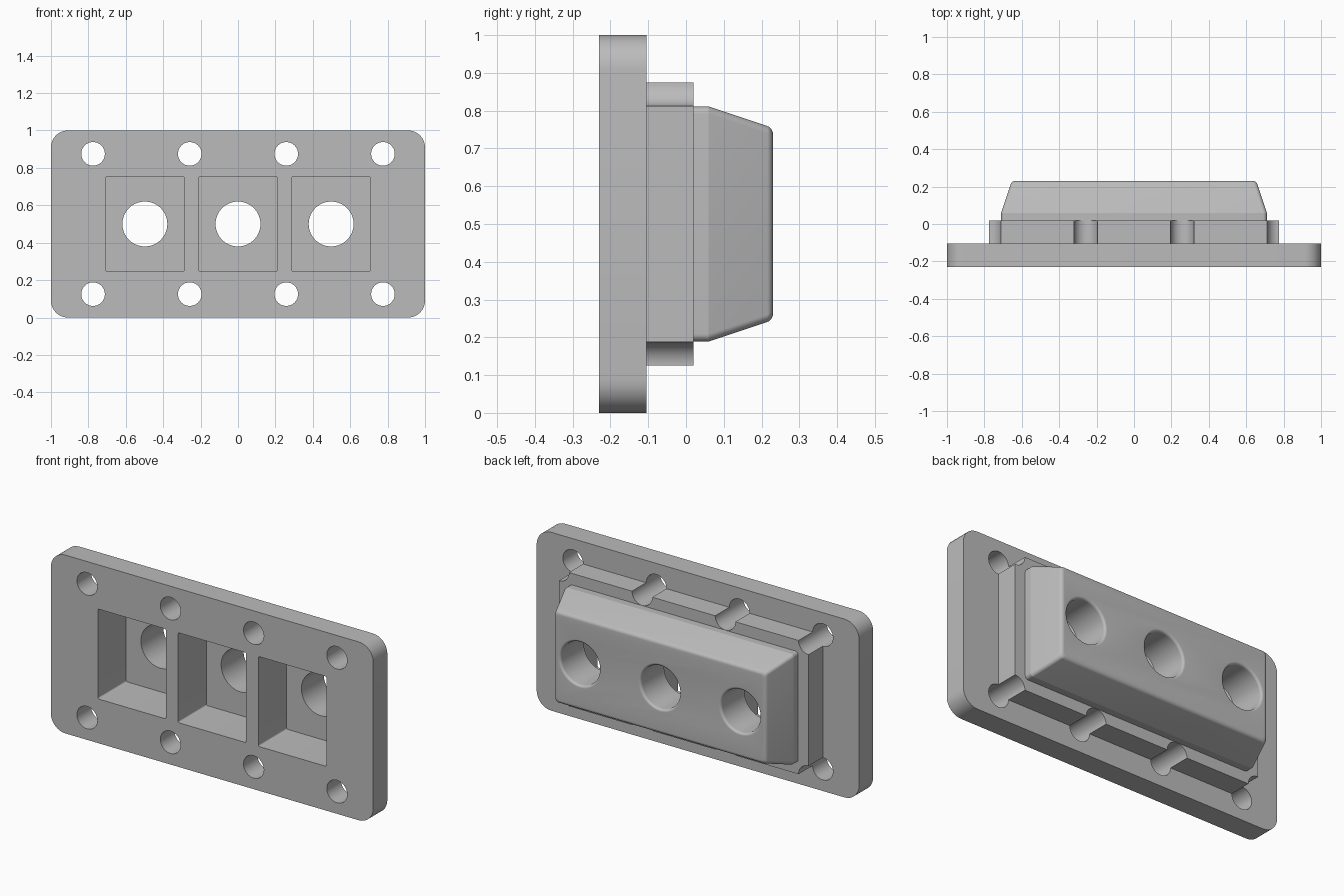
import bpy
import bmesh
from math import sin, cos, pi, atan

if "Cube" in bpy.data.objects:
    bpy.data.objects.remove(bpy.data.objects["Cube"], do_unlink=True)

MID = 0.5                      # height of the centre line
FRONT, BACK = -0.23, 0.23

grey = bpy.data.materials.new("plain grey")
grey.use_nodes = True
grey.diffuse_color = (0.5, 0.5, 0.5, 1)
grey.node_tree.nodes["Principled BSDF"].inputs["Base Color"].default_value = (0.5, 0.5, 0.5, 1)


def rounded(half_w, half_h, r, cx=0, steps=8):
    """Rounded rectangle outline in x and z."""
    pts = []
    for q, (sx, sz) in enumerate([(1, 1), (-1, 1), (-1, -1), (1, -1)]):
        for i in range(steps + 1):
            a = (q + i / steps) * pi / 2
            pts.append((cx + sx * (half_w - r) + r * cos(a),
                        MID + sz * (half_h - r) + r * sin(a)))
    return pts


def circle(r, cx, cz, n=64):
    return [(cx + r * cos(2 * pi * i / n), cz + r * sin(2 * pi * i / n)) for i in range(n)]


def loft(name, sections):
    """Solid through (y, outline) sections."""
    bm = bmesh.new()
    rings = [[bm.verts.new((x, y, z)) for x, z in outline] for y, outline in sections]
    bm.faces.new(rings[0])
    bm.faces.new(rings[-1])
    n = len(rings[0])
    for a, b in zip(rings, rings[1:]):
        for i in range(n):
            j = (i + 1) % n
            bm.faces.new((a[i], a[j], b[j], b[i]))
    bmesh.ops.recalc_face_normals(bm, faces=bm.faces)
    mesh = bpy.data.meshes.new(name)
    bm.to_mesh(mesh)
    bm.free()
    mesh.materials.append(grey)
    obj = bpy.data.objects.new(name, mesh)
    bpy.context.collection.objects.link(obj)
    return obj


def combine(target, tool, operation):
    mod = target.modifiers.new(operation.lower(), "BOOLEAN")
    mod.operation, mod.solver, mod.object = operation, "EXACT", tool
    bpy.context.view_layer.objects.active = target
    bpy.ops.object.modifier_apply(modifier=mod.name)
    bpy.data.objects.remove(tool, do_unlink=True)


# Mounting plate and the step behind it
housing = loft("flanged_housing", [(y, rounded(1, 0.5, 0.09)) for y in (FRONT, -0.105)])
step_outline = [(0.775, 0.875), (-0.775, 0.875), (-0.775, 0.125), (0.775, 0.125)]
combine(housing, loft("step", [(y, step_outline) for y in (-0.18, 0.02)]), "UNION")

# Tapered body with a rounded rear edge
SHOULDER, SLOPE, FILLET = 0.06, 1 / 3, 0.022
tilt = atan(SLOPE)
centre_y = BACK - FILLET
inset = (centre_y + FILLET * sin(tilt) - SHOULDER) * SLOPE + FILLET * cos(tilt)
profile = [(-0.05, 0), (SHOULDER, 0)]
for i in range(9):
    a = tilt + (pi / 2 - tilt) * i / 8
    profile.append((centre_y + FILLET * sin(a), inset - FILLET * cos(a)))
body = loft("body", [(y, rounded(0.71 - d, 0.311 - d, 0.02)) for y, d in profile])
combine(housing, body, "UNION")

# Bolt holes, which also notch the step
for cx in (-0.775, -0.258, 0.258, 0.775):
    for cz in (0.125, 0.875):
        combine(housing, loft("bolt_cutter", [(y, circle(0.063, cx, cz)) for y in (-0.4, 0.4)]),
                "DIFFERENCE")

# Three front pockets, each with a round bore flared at the rear
BORE, FLARE = 0.12, 0.014
bore_profile = [(-0.1, BORE)]
for i in range(9):
    a = pi / 2 * i / 8
    bore_profile.append((BACK - FLARE + FLARE * sin(a), BORE + FLARE * (1 - cos(a))))
bore_profile.append((0.3, BORE + FLARE))
for cx in (-0.498, 0, 0.498):
    combine(housing, loft("pocket_cutter", [(y, rounded(0.211, 0.252, 0.008, cx)) for y in (-0.4, 0.022)]),
            "DIFFERENCE")
    combine(housing, loft("bore_cutter", [(y, circle(r, cx, MID)) for y, r in bore_profile]),
            "DIFFERENCE")

# Smooth the curves, keep the edges crisp
bpy.ops.object.select_all(action="DESELECT")
housing.select_set(True)
bpy.context.view_layer.objects.active = housing
bpy.ops.object.shade_smooth_by_angle(angle=pi / 12)
